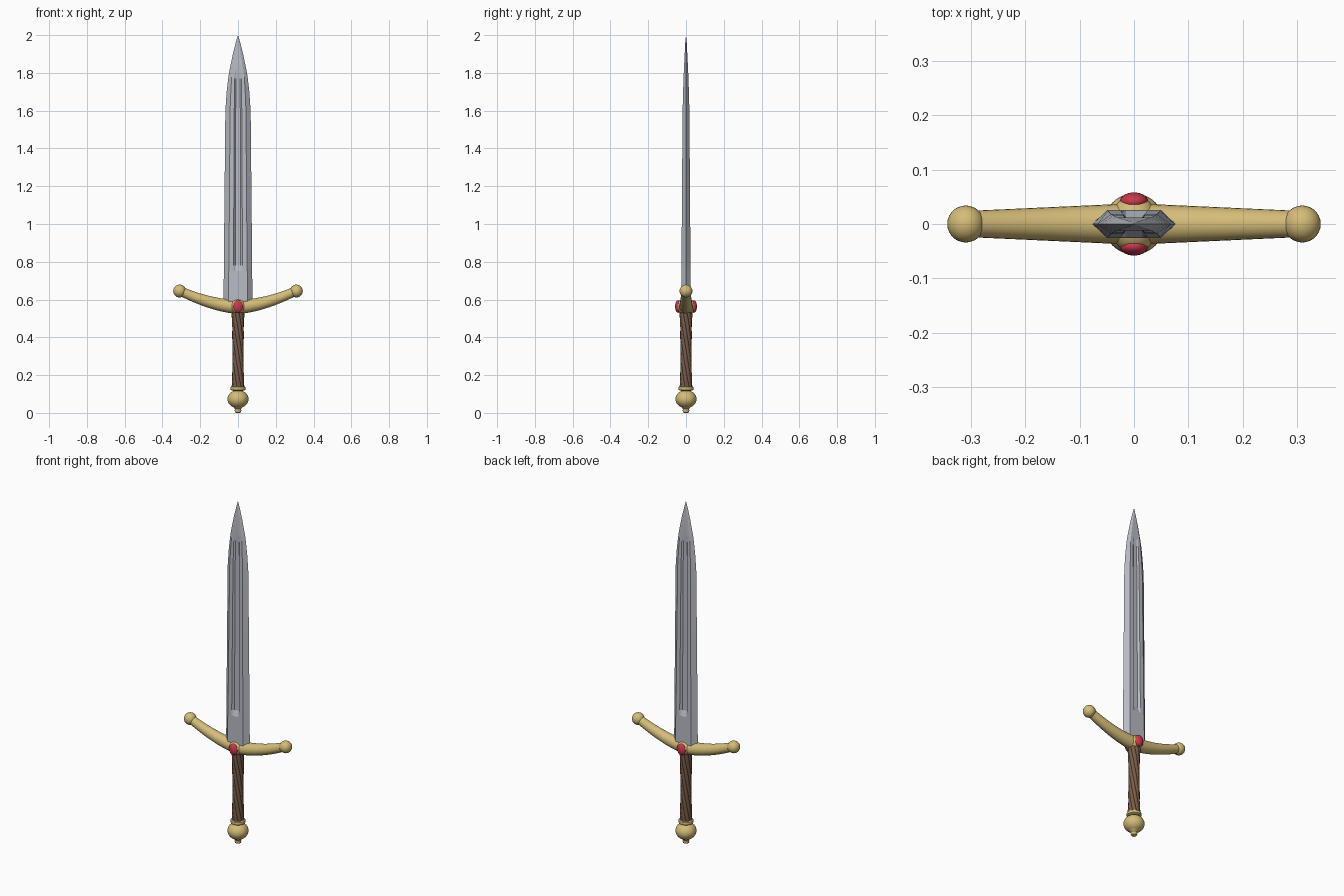
import bpy
import bmesh
import math
from mathutils import Vector

cube = bpy.data.objects.get("Cube")
if cube:
    bpy.data.objects.remove(cube, do_unlink=True)


def material(name, color):
    mat = bpy.data.materials.new(name)
    mat.use_nodes = True
    mat.diffuse_color = (*color, 1)
    mat.node_tree.nodes["Principled BSDF"].inputs["Base Color"].default_value = (*color, 1)
    return mat


steel = material("steel", (0.48, 0.50, 0.55))
gold = material("gold", (0.66, 0.50, 0.19))
ruby = material("ruby", (0.60, 0.04, 0.07))
leather = material("brown leather", (0.19, 0.105, 0.062))


def finish(name, bm, mat, angle):
    bmesh.ops.remove_doubles(bm, verts=bm.verts, dist=0.00005)
    bmesh.ops.recalc_face_normals(bm, faces=bm.faces)
    mesh = bpy.data.meshes.new(name)
    bm.to_mesh(mesh)
    bm.free()
    mesh.materials.append(mat)
    obj = bpy.data.objects.new(name, mesh)
    bpy.context.collection.objects.link(obj)
    bpy.ops.object.select_all(action="DESELECT")
    obj.select_set(True)
    bpy.context.view_layer.objects.active = obj
    bpy.ops.object.shade_smooth_by_angle(angle=math.radians(angle))
    return obj


def loft(name, rings, mat, angle=40):
    """Skin a list of closed rings and cap both ends."""
    bm = bmesh.new()
    rows = [[bm.verts.new(p) for p in ring] for ring in rings]
    n = len(rows[0])
    for low, high in zip(rows, rows[1:]):
        for i in range(n):
            j = (i + 1) % n
            bm.faces.new((low[i], low[j], high[j], high[i]))
    bm.faces.new(rows[0][::-1])
    bm.faces.new(rows[-1])
    return finish(name, bm, mat, angle)


def circle(r, z, n=32):
    return [(r * math.cos(math.tau * i / n), r * math.sin(math.tau * i / n), z) for i in range(n)]


def ellipsoid(name, center, radii, mat):
    bm = bmesh.new()
    bmesh.ops.create_uvsphere(bm, u_segments=28, v_segments=16, radius=1)
    bmesh.ops.scale(bm, vec=Vector(radii), verts=bm.verts)
    bmesh.ops.translate(bm, vec=Vector(center), verts=bm.verts)
    return finish(name, bm, mat, 60)


# Blade: bevelled section with a sunken fuller on each face
def blade_ring(z, w, b, t, f, d):
    g = f * 0.6
    half = [(w, 0), (b, t), (f, t), (g, t - d), (-g, t - d), (-f, t), (-b, t)]
    return [(x, y, z) for x, y in half + [(-x, -y) for x, y in half]]


# height, half width, flat half width, half thickness, fuller half width, fuller depth
stations = [
    (0.56, 0.077, 0.050, 0.026, 0.024, 0),
    (0.75, 0.075, 0.049, 0.0245, 0.024, 0),
    (0.78, 0.075, 0.048, 0.024, 0.024, 0.012),
    (1.60, 0.067, 0.042, 0.018, 0.020, 0.009),
    (1.70, 0.060, 0.038, 0.0155, 0.019, 0.007),
    (1.77, 0.052, 0.034, 0.013, 0.018, 0.005),
    (1.81, 0.046, 0.029, 0.0115, 0.016, 0),
    (1.90, 0.027, 0.015, 0.007, 0.008, 0),
    (1.96, 0.012, 0.005, 0.004, 0.002, 0),
    (2.00, 0.0002, 0.0001, 0.0002, 0.0001, 0),
]
loft("blade", [blade_ring(*s) for s in stations], steel, 12)


# Crossguard: tapered round bar curving upward at both ends
guard = []
for k in range(33):
    x = 0.305 * (k - 16) / 16
    s = abs(x) / 0.305
    r = 0.038 - 0.014 * s
    center = Vector((x, 0, 0.562 + 0.083 * s ** 1.7))
    slope = math.copysign(0.083 * 1.7 / 0.305 * s ** 0.7, x)
    up = Vector((-slope, 0, 1)).normalized()
    guard.append([center + r * (math.cos(a) * up + math.sin(a) * Vector((0, 1, 0)))
                  for a in (math.tau * i / 24 for i in range(24))])
loft("crossguard", guard, gold, 60)
for side, x in (("left", 0.309), ("right", -0.309)):
    ellipsoid(side + "_guard_ball", (x, 0, 0.645), (0.034, 0.034, 0.034), gold)

# Central boss with a gem on both faces
ellipsoid("guard_boss", (0, 0, 0.563), (0.045, 0.053, 0.042), gold)
for side, y in (("front", -0.041), ("back", 0.041)):
    ellipsoid(side + "_gem", (0, y, 0.563), (0.026, 0.017, 0.033), ruby)

# Grip: twisted strands separated by narrow grooves
strands, steps, per = 8, 40, 8
grip = []
for k in range(steps + 1):
    u = k / steps
    z = 0.125 + 0.41 * u
    base = 0.034 - 0.004 * math.sin(math.pi * u)
    ring = []
    for i in range(strands * per):
        a = math.tau * i / (strands * per)
        r = base * (0.86 + 0.14 * abs(math.sin(a * strands / 2)) ** 0.6)
        turn = a - 7 * z
        ring.append((r * math.cos(turn), r * math.sin(turn), z))
    grip.append(ring)
loft("grip", grip, leather, 30)

# Pommel: collar, ball and end button turned as one profile
profile = [(0.008, 0), (0.015, 0.003), (0.018, 0.011), (0.016, 0.02)]
for i in range(13):
    a = math.radians(-66 + 132 * i / 12)
    profile.append((0.056 * math.cos(a), 0.073 + 0.048 * math.sin(a)))
profile += [(0.032, 0.118), (0.039, 0.122), (0.041, 0.129), (0.039, 0.137), (0.032, 0.141)]
loft("pommel", [circle(r, z) for r, z in profile], gold, 40)
